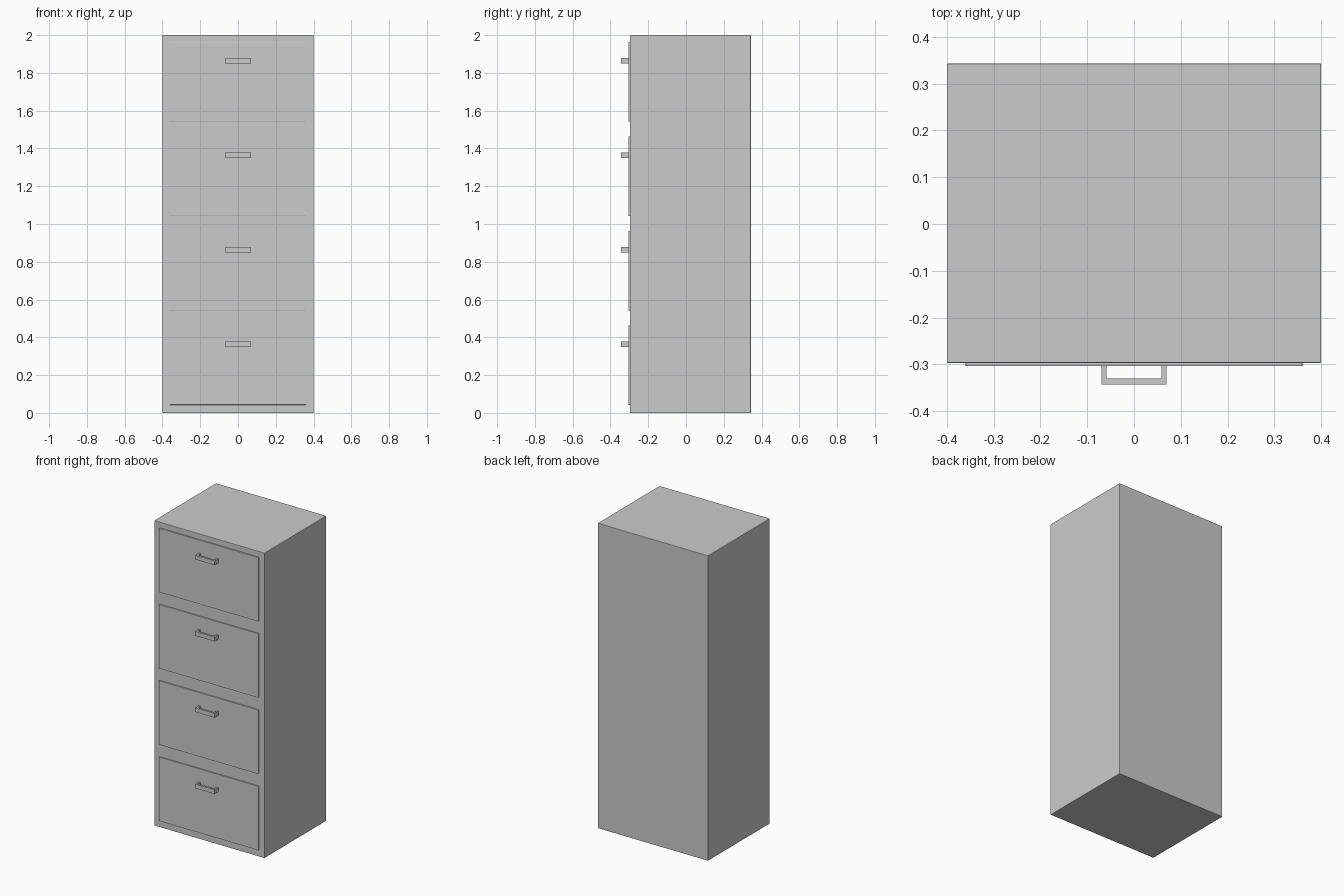
import bpy
import bmesh

if "Cube" in bpy.data.objects:
    bpy.data.objects.remove(bpy.data.objects["Cube"])

FRONT, BACK = -0.297, 0.343
PANEL_FRONT = -0.304


def finish(name, bm, bevel=0.0):
    bmesh.ops.recalc_face_normals(bm, faces=bm.faces)
    mesh = bpy.data.meshes.new(name)
    bm.to_mesh(mesh)
    bm.free()
    obj = bpy.data.objects.new(name, mesh)
    bpy.context.collection.objects.link(obj)
    if bevel:
        mod = obj.modifiers.new("edge_bevel", 'BEVEL')
        mod.width = bevel
        mod.segments = 2
    return obj


def box(name, lo, hi, bevel=0.0):
    bm = bmesh.new()
    bmesh.ops.create_cube(bm, size=1)
    for v in bm.verts:
        v.co = [(a + b) / 2 + c * (b - a) for a, b, c in zip(lo, hi, v.co)]
    return finish(name, bm, bevel)


def handle(name, z0, z1):
    # U-shaped outline seen from above, extruded upwards
    outline = [(-0.07, PANEL_FRONT + 0.002), (-0.07, -0.343), (0.07, -0.343),
               (0.07, PANEL_FRONT + 0.002), (0.059, PANEL_FRONT + 0.002),
               (0.059, -0.33), (-0.059, -0.33), (-0.059, PANEL_FRONT + 0.002)]
    bm = bmesh.new()
    face = bm.faces.new([bm.verts.new((x, y, z0)) for x, y in outline])
    new = bmesh.ops.extrude_face_region(bm, geom=[face])["geom"]
    bmesh.ops.translate(bm, vec=(0, 0, z1 - z0),
                        verts=[g for g in new if isinstance(g, bmesh.types.BMVert)])
    return finish(name, bm)


# Cabinet body
box("cabinet_body", (-0.4, FRONT, 0), (0.4, BACK, 2), 0.002)

# Four drawers, each a raised front with a pull handle
for i in range(4):
    z = 0.5 * i
    box(f"drawer_front_{i + 1}", (-0.36, PANEL_FRONT, z + 0.043),
        (0.36, FRONT + 0.01, z + 0.463), 0.001)
    handle(f"drawer_handle_{i + 1}", z + 0.35, z + 0.378)
